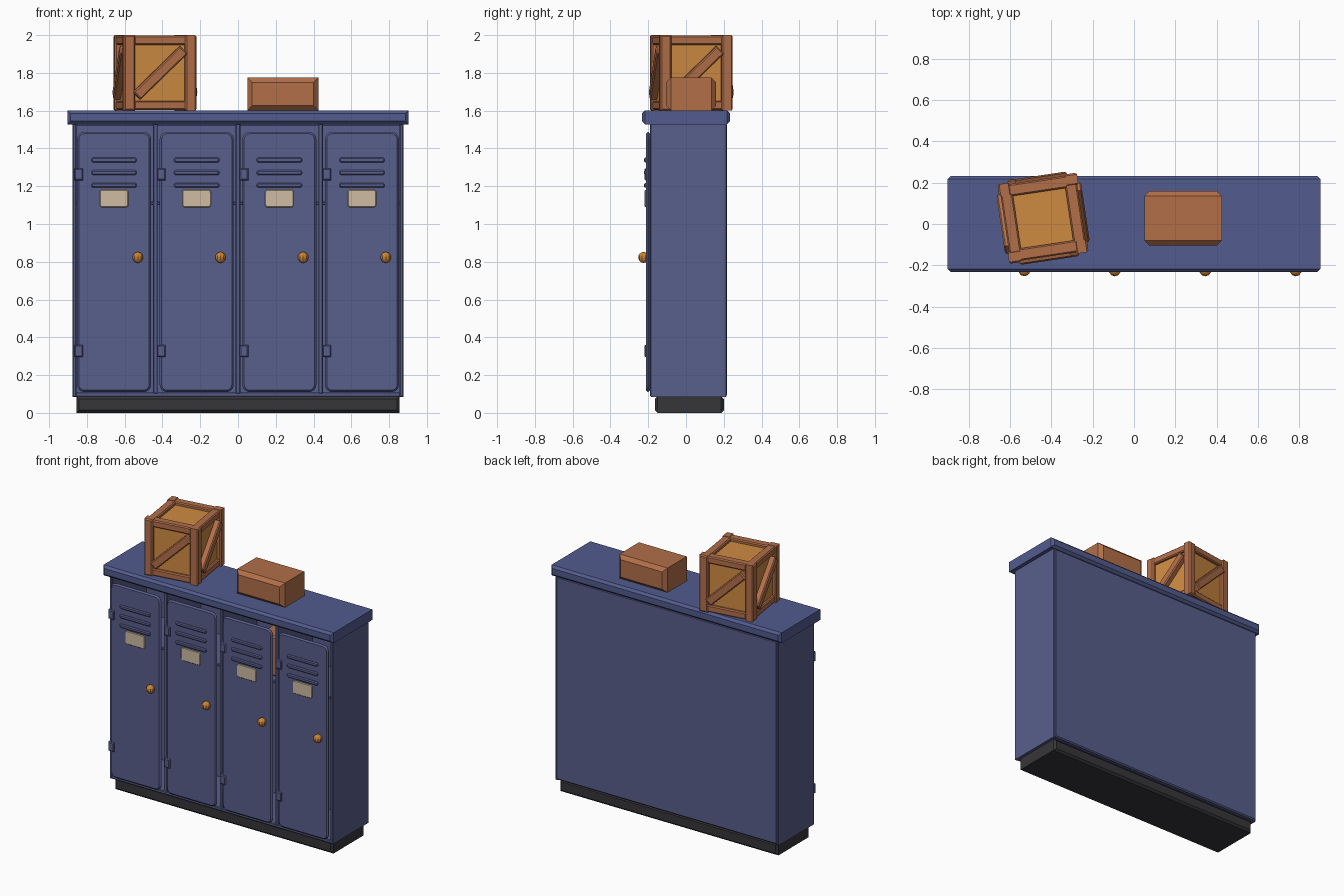
import bpy, bmesh, math
from mathutils import Matrix

if "Cube" in bpy.data.objects:
    bpy.data.objects.remove(bpy.data.objects["Cube"])


def material(name, rgb):
    m = bpy.data.materials.new(name)
    lin = [(c / 255 / 12.92) if c < 11 else ((c / 255 + 0.055) / 1.055) ** 2.4 for c in rgb]
    m.diffuse_color = (*lin, 1)
    m.use_nodes = True
    m.node_tree.nodes["Principled BSDF"].inputs["Base Color"].default_value = m.diffuse_color
    return m


BLUE = material("locker blue", (88, 94, 140))
TOP = material("top slab blue", (82, 91, 141))
DARK = material("plinth charcoal", (54, 54, 58))
WOOD = material("brown wood", (178, 111, 73))
PANEL = material("light wood", (206, 139, 65))
CREAM = material("label cream", (207, 187, 162))
BRASS = material("knob amber", (203, 132, 52))


def finish(name, bm, mat, matrix):
    bmesh.ops.recalc_face_normals(bm, faces=bm.faces)
    mesh = bpy.data.meshes.new(name)
    bm.to_mesh(mesh)
    bm.free()
    mesh.materials.append(mat)
    ob = bpy.data.objects.new(name, mesh)
    ob.matrix_world = matrix
    bpy.context.collection.objects.link(ob)
    return ob


def outline(w, h, r):
    """Rectangle in x and z, with corners rounded when r > 0."""
    if r <= 0:
        return [(w / 2, h / 2), (-w / 2, h / 2), (-w / 2, -h / 2), (w / 2, -h / 2)]
    pts = []
    for k, (sx, sz) in enumerate(((1, 1), (-1, 1), (-1, -1), (1, -1))):
        for i in range(5):
            a = math.pi / 2 * (k + i / 4)
            pts.append((sx * (w / 2 - r) + r * math.cos(a), sz * (h / 2 - r) + r * math.sin(a)))
    return pts


def block(name, x, y, z, mat, c=0.004, r=0.0, parent=Matrix(), turn=Matrix()):
    """Profile extruded along y, chamfered at its front and back rims."""
    w, d, h = x[1] - x[0], y[1] - y[0], z[1] - z[0]
    bm = bmesh.new()
    loops = []
    for yy, s in ((-d / 2, c), (-d / 2 + c, 0), (d / 2 - c, 0), (d / 2, c)):
        rr = max(r - s, 0.002) if r else 0
        loops.append([bm.verts.new((px, yy, pz)) for px, pz in outline(w - 2 * s, h - 2 * s, rr)])
    n = len(loops[0])
    for a, b in zip(loops, loops[1:]):
        for i in range(n):
            bm.faces.new((a[i], a[(i + 1) % n], b[(i + 1) % n], b[i]))
    bm.faces.new(loops[0])
    bm.faces.new(loops[-1])
    centre = Matrix.Translation((sum(x) / 2, sum(y) / 2, sum(z) / 2))
    return finish(name, bm, mat, parent @ centre @ turn)


# Plinth and overhanging top
block("plinth", (-0.855, 0.855), (-0.165, 0.2), (0, 0.088), DARK, 0.014)
block("top_slab", (-0.902, 0.902), (-0.233, 0.233), (1.528, 1.602), TOP, 0.016)

# Hollow cabinet: sides, back, floor, dividers and shelf
for s, side in ((-1, "left"), (1, "right")):
    block(side + "_side", sorted((s * 0.855, s * 0.875)), (-0.19, 0.215), (0.085, 1.53), BLUE)
block("back_panel", (-0.868, 0.868), (0.195, 0.218), (0.09, 1.53), BLUE, 0.008)
block("cabinet_floor", (-0.86, 0.86), (-0.188, 0.2), (0.086, 0.108), BLUE)
block("shelf", (-0.86, 0.86), (-0.18, 0.2), (1.1, 1.118), BLUE)
PITCH = 0.4375
for i in range(3):
    x = (i - 1) * PITCH
    block(f"divider_{i + 1}", (x - 0.012, x + 0.012), (-0.19, 0.2), (0.1, 1.53), BLUE)

# Doors with vents, label, knob and hinges
for i in range(4):
    cx = (i - 1.5) * PITCH
    n = i + 1
    block(f"door_{n}", (cx - 0.196, cx + 0.196), (-0.212, -0.19), (0.11, 1.488), BLUE, 0.01, 0.04)
    for k in range(3):
        z = 1.339 - k * 0.067
        block(f"vent_{n}_{k + 1}", (cx - 0.12, cx + 0.12), (-0.222, -0.205),
              (z - 0.013, z + 0.013), BLUE, 0.006, 0.011)
    block(f"label_{n}", (cx - 0.076, cx + 0.076), (-0.219, -0.21), (1.088, 1.182), CREAM, 0.004, 0.015)
    for k, z in enumerate((0.327, 1.263)):
        block(f"hinge_{n}_{k + 1}", (cx - 0.21, cx - 0.164), (-0.221, -0.185),
              (z - 0.032, z + 0.032), BLUE, 0.006)
    bm = bmesh.new()
    bmesh.ops.create_uvsphere(bm, u_segments=10, v_segments=8, radius=0.029)
    finish(f"knob_{n}", bm, BRASS, Matrix.Translation((cx + 0.126, -0.224, 0.823)))

# Parcel kept on the shelf of the third locker
block("stored_box", (0.27, 0.41), (-0.13, 0.08), (1.118, 1.4), WOOD, 0.01)

# Chamfered small box
block("small_box", (0.05, 0.425), (-0.105, 0.16), (1.602, 1.775), WOOD, 0.025)

# Turned crate: light core, corner posts, rails and one brace per side
crate = Matrix.Translation((-0.44, 0.028, 1.6)) @ Matrix.Rotation(math.radians(8.5), 4, 'Z')
H = 0.194
block("crate_core", (-0.168, 0.168), (-0.168, 0.168), (0.015, 0.375), PANEL, 0.004, parent=crate)
for k in range(4):
    m = crate @ Matrix.Rotation(k * math.pi / 2, 4, 'Z')
    n = k + 1
    block(f"crate_post_{n}", (-H, -H + 0.06), (-H, -H + 0.06), (0, 0.4), WOOD, 0.008, parent=m)
    block(f"crate_low_rail_{n}", (-0.14, 0.14), (-0.187, -0.13), (0.004, 0.052), WOOD, 0.007, parent=m)
    block(f"crate_high_rail_{n}", (-0.14, 0.14), (-0.187, -0.128), (0.348, 0.397), WOOD, 0.007, parent=m)
    block(f"crate_brace_{n}", (-0.175, 0.175), (-0.207, -0.16), (0.172, 0.228), WOOD, 0.007,
          parent=m, turn=Matrix.Rotation(-math.radians(44), 4, 'Y'))
